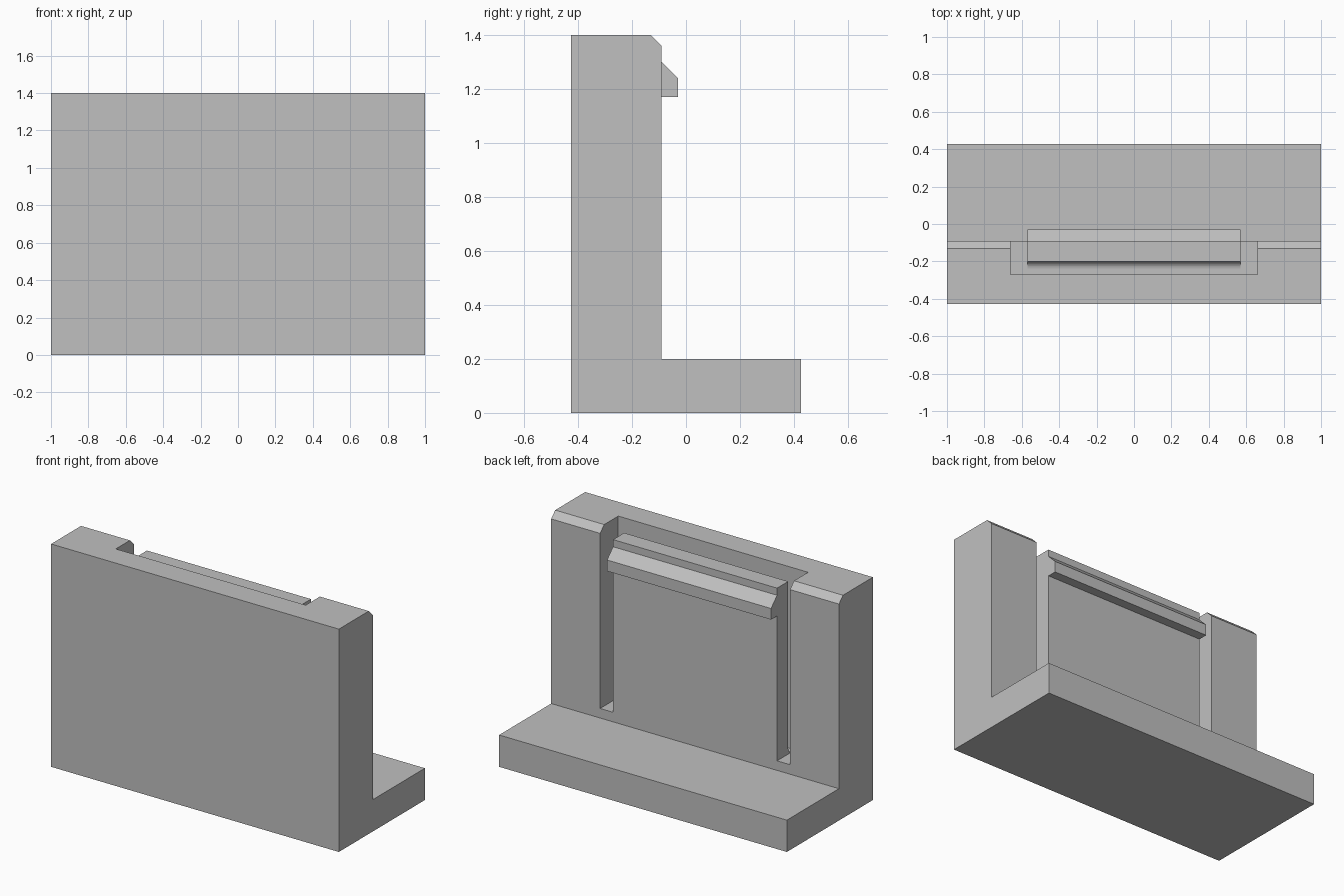
import bpy
import bmesh
from math import sin, cos, pi

cube = bpy.data.objects.get("Cube")
if cube:
    bpy.data.objects.remove(cube, do_unlink=True)

# Single plain grey material
grey = bpy.data.materials.new("plain grey")
grey.use_nodes = True
colour = (0.53, 0.53, 0.53, 1)
grey.diffuse_color = colour
grey.node_tree.nodes["Principled BSDF"].inputs["Base Color"].default_value = colour

bm = bmesh.new()


def cap(outline, x):
    """Flat face across x from a (y, z) outline."""
    bm.faces.new([bm.verts.new((x, y, z)) for y, z in outline])


def sweep(outline, x0, x1):
    """Open-ended tube running along x from a closed (y, z) outline."""
    a, b = ([bm.verts.new((x, y, z)) for y, z in outline] for x in (x0, x1))
    for i in range(len(outline)):
        bm.faces.new((a[i - 1], a[i], b[i], b[i - 1]))


# Main dimensions
END, RECESS, TONGUE = 1.0, 0.66, 0.57       # half widths along x
FRONT, BACK, WALL = -0.427, 0.427, -0.09    # depths along y
RECESS_Y, TONGUE_Y, ROOT = -0.27, -0.20, 0.04
FLOOR, TOP = 0.26, 1.4

# Outline shared by every section: front of the wall and the foot
shell = [(FRONT, TOP), (FRONT, 0), (BACK, 0), (BACK, 0.2),
         (WALL, 0.2), (WALL, FLOOR)]

# Rear edge of the side pillars, chamfered at the top
pillar = [(WALL, 1.36), (-0.13, TOP), (RECESS_Y, TOP)]

# Floor and front wall of the recess
root = (TONGUE_Y - ROOT, FLOOR)
recess = [(RECESS_Y, FLOOR), (RECESS_Y, TOP)]

# Spring tongue with a hooked catch and a filleted root
tongue = [(WALL, 1.17), (-0.03, 1.17), (-0.03, 1.24), (WALL, 1.3),
          (WALL, 1.345), (TONGUE_Y, 1.345)]
for i in range(9):
    angle = pi / 2 * i / 8
    tongue.append((TONGUE_Y - ROOT + ROOT * cos(angle),
                   FLOOR + ROOT - ROOT * sin(angle)))

# Middle section, then pillars and slots on both sides
sweep(shell + tongue + recess, -TONGUE, TONGUE)
for side in (-1, 1):
    sweep(shell + pillar, side * RECESS, side * END)
    sweep(shell + [root] + recess, side * TONGUE, side * RECESS)
    cap(shell + pillar, side * END)
    cap([(WALL, FLOOR)] + pillar + [(RECESS_Y, FLOOR), root], side * RECESS)
    cap([(WALL, FLOOR)] + tongue, side * TONGUE)

# Weld the sections into one solid and merge its flat faces
bmesh.ops.remove_doubles(bm, verts=bm.verts, dist=0.0001)
bmesh.ops.recalc_face_normals(bm, faces=bm.faces)
bmesh.ops.dissolve_limit(bm, angle_limit=0.02, verts=bm.verts, edges=bm.edges)

mesh = bpy.data.meshes.new("clip_bracket")
bm.to_mesh(mesh)
bm.free()
mesh.materials.append(grey)
bracket = bpy.data.objects.new("clip_bracket", mesh)
bpy.context.collection.objects.link(bracket)
